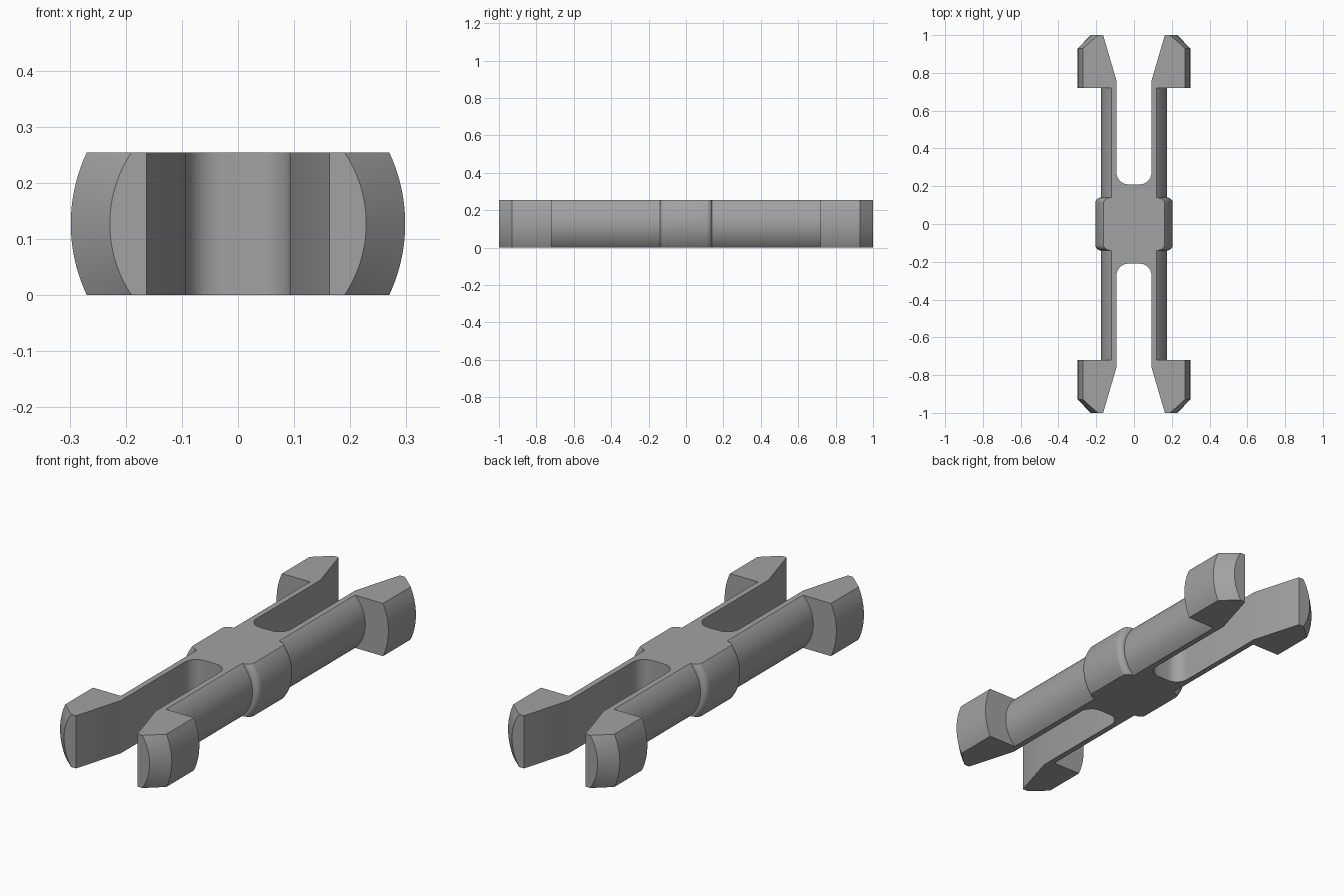
import bpy, bmesh, math

if "Cube" in bpy.data.objects:
    bpy.data.objects.remove(bpy.data.objects["Cube"])

H = 0.254            # slab thickness
AXIS_Z = H / 2
SEG = 128


def new_object(name, bm):
    bmesh.ops.recalc_face_normals(bm, faces=bm.faces[:])
    mesh = bpy.data.meshes.new(name)
    bm.to_mesh(mesh)
    bm.free()
    obj = bpy.data.objects.new(name, mesh)
    bpy.context.collection.objects.link(obj)
    return obj


def lathe(name, profile):
    """Closed solid turned around the y axis from (radius, y) points."""
    bm = bmesh.new()
    rings = []
    for r, y in profile:
        rings.append([bm.verts.new((r * math.cos(2 * math.pi * i / SEG), y,
                                    AXIS_Z + r * math.sin(2 * math.pi * i / SEG)))
                      for i in range(SEG)])
    for a, b in zip(rings, rings[1:]):
        for i in range(SEG):
            j = (i + 1) % SEG
            bm.faces.new((a[i], a[j], b[j], b[i]))
    bm.faces.new(rings[0])
    bm.faces.new(rings[-1])
    return new_object(name, bm)


def prism(name, outline, z0, z1):
    bm = bmesh.new()
    low = bm.faces.new([bm.verts.new((x, y, z0)) for x, y in outline])
    ext = bmesh.ops.extrude_face_region(bm, geom=[low])
    for v in ext["geom"]:
        if isinstance(v, bmesh.types.BMVert):
            v.co.z = z1
    return new_object(name, bm)


def cut(obj, cutter, operation):
    cutter.hide_render = True
    mod = obj.modifiers.new(cutter.name, "BOOLEAN")
    mod.operation = operation
    mod.solver = "EXACT"
    mod.object = cutter
    bpy.context.view_layer.objects.active = obj
    bpy.ops.object.modifier_apply(modifier=mod.name)
    bpy.data.objects.remove(cutter, do_unlink=True)


# Turned body: rounded collar, shaft, and chamfered head, mirrored in y
f = 0.03
half = [(0.175 + f * math.cos(t), 0.11 + f * math.sin(t))
        for t in [math.pi / 2 * k / 8 for k in range(9)]]
half += [(0.175, 0.72), (0.298, 0.72), (0.298, 0.93), (0.2285, 1.0)]
pin = lathe("double_clip_pin", [(r, -y) for r, y in reversed(half)] + half)

# Flat top and bottom
cut(pin, prism("slab", [(-1, -2), (1, -2), (1, 2), (-1, 2)], 0, H), "INTERSECT")

# Slots with rounded inner corners and flared mouths
w, base, rad = 0.093, 0.21, 0.063
arc = [(w - rad + rad * math.sin(t), base + rad - rad * math.cos(t))
       for t in [math.pi / 2 * k / 12 for k in range(13)]]
right = arc + [(w, 0.76), (0.178, 1.05)]
slot = right + [(-x, y) for x, y in reversed(right)]
for s in (1, -1):
    cut(pin, prism("slot", [(x, s * y) for x, y in slot], -0.2, 0.5), "DIFFERENCE")

# Grey plastic
grey = bpy.data.materials.new("grey plastic")
grey.diffuse_color = (0.36, 0.36, 0.36, 1)
grey.use_nodes = True
grey.node_tree.nodes["Principled BSDF"].inputs["Base Color"].default_value = grey.diffuse_color
pin.data.materials.clear()
pin.data.materials.append(grey)
for p in pin.data.polygons:
    p.material_index = 0

bpy.ops.object.select_all(action="DESELECT")
pin.select_set(True)
bpy.context.view_layer.objects.active = pin
bpy.ops.object.shade_smooth_by_angle(angle=math.radians(25))
